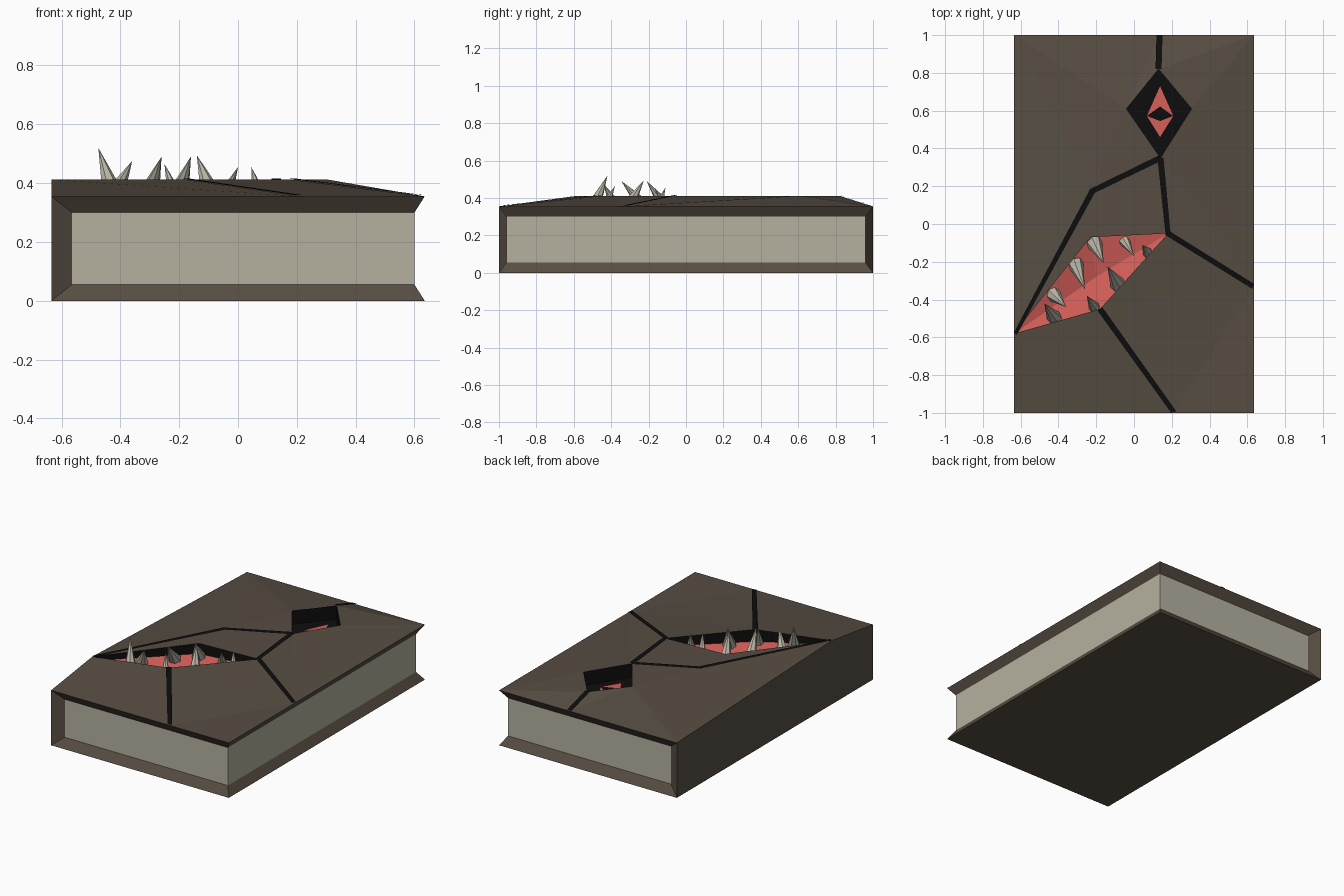
import bpy, bmesh
from mathutils import Vector

cube = bpy.data.objects.get("Cube")
if cube:
    bpy.data.objects.remove(cube, do_unlink=True)


def material(name, color):
    m = bpy.data.materials.new(name)
    m.use_nodes = True
    m.diffuse_color = (*color, 1)
    m.node_tree.nodes["Principled BSDF"].inputs["Base Color"].default_value = (*color, 1)
    return m


leather = material("brown_leather", (0.095, 0.075, 0.055))
paper = material("old_paper", (0.46, 0.44, 0.35))
black = material("black", (0.004, 0.004, 0.004))
flesh = material("red_flesh", (0.66, 0.115, 0.10))
bone = material("bone", (0.48, 0.46, 0.38))
COVER, PAGES, DARK, RED = range(4)


def finish(bm, name, mats):
    mesh = bpy.data.meshes.new(name)
    bm.to_mesh(mesh)
    bm.free()
    for m in mats:
        mesh.materials.append(m)
    obj = bpy.data.objects.new(name, mesh)
    bpy.context.collection.objects.link(obj)
    return obj


# Main dimensions
X, Y = 0.635, 1.0
EDGE, TOP = 0.355, 0.412

# Named points of the cracked cover
P = {
    "mouth_w": (-X, -0.58, TOP), "mouth_n": (-0.23, -0.07, TOP),
    "mouth_e": (0.18, -0.05, TOP), "mouth_s": (-0.18, -0.45, TOP),
    "eye_s": (0.14, 0.35, TOP), "eye_w": (-0.04, 0.61, TOP),
    "eye_n": (0.13, 0.82, TOP), "eye_e": (0.305, 0.61, TOP),
    "bend": (-0.22, 0.175, TOP),
    "back": (0.135, Y, EDGE), "right": (X, -0.33, EDGE), "front": (0.21, -Y, EDGE),
}
mouth = ["mouth_w", "mouth_n", "mouth_e", "mouth_s"]
eye = ["eye_s", "eye_w", "eye_n", "eye_e"]

# Corner rings: outer cover at bottom and top, recessed page block between
corners = ["fl", "fr", "br", "bl"]
for c in corners:
    sx, sy = (-1 if c[1] == "l" else 1), (-1 if c[0] == "f" else 1)
    page_x = -0.565 if sx < 0 else 0.6
    P["bottom_" + c] = (sx * X, sy * Y, 0)
    P["top_" + c] = (sx * X, sy * Y, EDGE)
    P["low_" + c] = (page_x, sy * 0.96, 0.055)
    P["high_" + c] = (page_x, sy * 0.96, 0.30)

# Floor points inside the mouth and eye
for n, z in zip(mouth, (0.385, 0.345, 0.36, 0.335)):
    P["floor_" + n] = (*P[n][:2], z)
for n in eye:
    P["floor_" + n] = (*P[n][:2], 0.325)
P["throat"] = (-0.2, -0.28, 0.30)

bm = bmesh.new()
V = {n: bm.verts.new(co) for n, co in P.items()}


def face(names, mat):
    f = bm.faces.new([V[n] for n in names])
    f.material_index = mat


# Book body: bottom, spine, page sides and sloping cover lips
face(["bottom_" + c for c in corners], COVER)
face(["bottom_fl", "bottom_bl", "top_bl", "mouth_w", "top_fl"], COVER)
for a, b, mid in (("fl", "fr", "front"), ("fr", "br", "right"), ("br", "bl", "back")):
    face(["low_" + a, "low_" + b, "high_" + b, "high_" + a], PAGES)
    face(["bottom_" + a, "bottom_" + b, "low_" + b, "low_" + a], COVER)
    face(["top_" + a, mid, "top_" + b, "high_" + b, "high_" + a], COVER)
for c in ("fl", "bl"):
    face(["bottom_" + c, "low_" + c, "high_" + c, "top_" + c], COVER)

# Raised top panels between the cracks
panels = (
    ["mouth_w", "bend", "eye_s", "eye_w", "eye_n", "back", "top_bl"],
    ["mouth_w", "mouth_n", "mouth_e", "eye_s", "bend"],
    ["eye_s", "mouth_e", "right", "top_br", "back", "eye_n", "eye_e"],
    ["mouth_e", "mouth_s", "front", "top_fr", "right"],
    ["mouth_w", "top_fl", "front", "mouth_s"],
)
for panel in panels:
    face(panel, COVER)

# Mouth and eye pits
for ring in (mouth, eye):
    for a, b in zip(ring, ring[1:] + ring[:1]):
        face([a, b, "floor_" + b, "floor_" + a], DARK)
        if ring is mouth:
            face(["floor_" + a, "floor_" + b, "throat"], RED)
face(["floor_" + n for n in eye], DARK)

bmesh.ops.recalc_face_normals(bm, faces=bm.faces)
bmesh.ops.triangulate(bm, faces=[f for f in bm.faces if len(f.verts) > 4])
finish(bm, "book", [leather, paper, black, flesh])


# Dark cracks laid along the panel seams
def crack(name, path, width=0.032):
    bm = bmesh.new()
    pts = [Vector(P[n]) for n in path]
    rows = []
    for i, p in enumerate(pts):
        d = pts[min(i + 1, len(pts) - 1)] - pts[max(i - 1, 0)]
        side = Vector((-d.y, d.x, 0)).normalized() * width / 2
        row = []
        for q in (p - side, p + side):
            q.x = max(-X, min(X, q.x))
            q.y = max(-Y, min(Y, q.y))
            q.z += 0.004
            row.append(bm.verts.new(q))
        rows.append(row)
    for (a, b), (c, d) in zip(rows, rows[1:]):
        bm.faces.new((a, c, d, b))
    finish(bm, name, [black])


crack("crack_back", ["back", "eye_n"])
crack("crack_left", ["eye_s", "bend", "mouth_w"])
crack("crack_right", ["eye_s", "mouth_e", "right"])
crack("crack_front", ["mouth_s", "front"])

# Red iris above and below a dark slit pupil
bm = bmesh.new()
for tip, slit in ((0.73, 0.622), (0.46, 0.545)):
    outline = [(0.068, 0.572), (0.138, slit), (0.208, 0.572), (0.138, tip)]
    f = bm.faces.new([bm.verts.new((x, y, 0.33)) for x, y in outline])
    f.normal_update()
    if f.normal.z < 0:
        f.normal_flip()
finish(bm, "iris", [flesh])


# Fangs leaning in from both lips: base x, y then tip x, y, z
def fang(name, base, tip, radius):
    base, tip = Vector(base), Vector(tip)
    axis = tip - base
    bm = bmesh.new()
    bmesh.ops.create_cone(bm, cap_ends=True, segments=7, radius1=radius, radius2=0,
                          depth=axis.length)
    bmesh.ops.rotate(bm, verts=bm.verts, matrix=axis.to_track_quat("Z", "Y").to_matrix())
    bmesh.ops.translate(bm, verts=bm.verts, vec=(base + tip) / 2)
    finish(bm, name, [bone])


fangs = (
    (-0.21, -0.10, -0.16, -0.21, 0.49), (-0.05, -0.09, 0.00, -0.17, 0.455),
    (-0.31, -0.21, -0.26, -0.345, 0.49), (-0.43, -0.37, -0.36, -0.44, 0.475),
    (-0.42, -0.50, -0.475, -0.42, 0.52), (-0.21, -0.44, -0.25, -0.38, 0.465),
    (-0.085, -0.32, -0.14, -0.225, 0.495), (0.075, -0.155, 0.045, -0.11, 0.455),
)
for i, (bx, by, tx, ty, tz) in enumerate(fangs):
    fang(f"fang_{i + 1}", (bx, by, 0.34), (tx, ty, tz), 0.03 if tz < 0.47 else 0.042)
